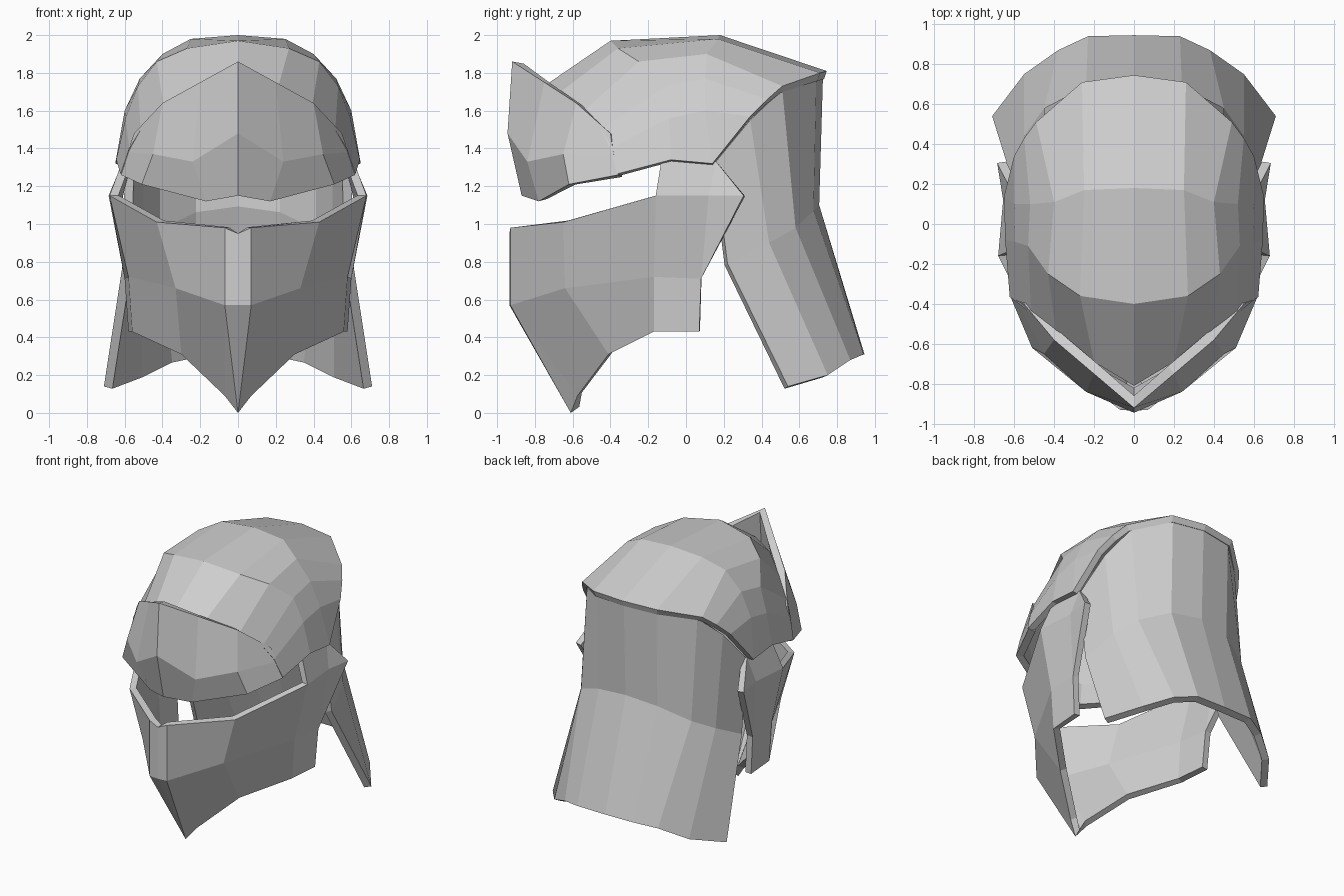
import bpy
import bmesh
from mathutils import Vector

cube = bpy.data.objects.get("Cube")
if cube:
    bpy.data.objects.remove(cube, do_unlink=True)

GREY = (0.62, 0.62, 0.62, 1)
steel = bpy.data.materials.new("grey_steel")
steel.use_nodes = True
steel.diffuse_color = GREY
steel.node_tree.nodes["Principled BSDF"].inputs["Base Color"].default_value = GREY


def shell(name, points, faces, thickness):
    """Half plate, mirrored across x = 0 and thickened inwards."""
    bm = bmesh.new()
    verts = [bm.verts.new(p) for p in points]
    for f in faces:
        bm.faces.new([verts[i] for i in f])
    bmesh.ops.remove_doubles(bm, verts=bm.verts, dist=0.001)
    bmesh.ops.recalc_face_normals(bm, faces=bm.faces)
    bm.normal_update()
    centre = Vector((0, 0, 1))
    outward = sum(f.normal.dot(f.calc_center_median() - centre) * f.calc_area() for f in bm.faces)
    if outward < 0:
        bmesh.ops.reverse_faces(bm, faces=bm.faces)
    mesh = bpy.data.meshes.new(name)
    bm.to_mesh(mesh)
    bm.free()
    mesh.materials.append(steel)
    ob = bpy.data.objects.new(name, mesh)
    bpy.context.collection.objects.link(ob)
    mirror = ob.modifiers.new("Mirror", 'MIRROR')
    mirror.use_clip = True
    solid = ob.modifiers.new("Solidify", 'SOLIDIFY')
    solid.thickness = thickness
    solid.offset = -1
    solid.use_even_offset = True


def grid_shell(name, rows, thickness):
    """Plate from rows of points, each running from the centre line to the side."""
    n = len(rows[0])
    faces = [(r * n + c, r * n + c + 1, (r + 1) * n + c + 1, (r + 1) * n + c)
             for r in range(len(rows) - 1) for c in range(n - 1)]
    shell(name, [p for row in rows for p in row], faces, thickness)


# Skull dome, front to back, its front corners flush with the brow
grid_shell("skull_dome", [
    [(0, -.81, 1.69), (.2, -.69, 1.68), (.39, -.54, 1.6), (.515, -.45, 1.5), (.575, -.4, 1.4), (.622, -.365, 1.265)],
    [(0, -.4, 1.97), (.27, -.36, 1.93), (.43, -.25, 1.86), (.53, -.11, 1.73), (.595, -.09, 1.56), (.645, -.08, 1.34)],
    [(0, .18, 2), (.25, .17, 1.98), (.4, .11, 1.9), (.52, .1, 1.77), (.6, .1, 1.6), (.65, .14, 1.32)],
    [(0, .745, 1.81), (.26, .71, 1.8), (.49, .51, 1.73), (.55, .43, 1.66), (.6, .34, 1.57), (.65, .14, 1.32)],
], 0.045)

# Pointed brow plate, top to bottom
grid_shell("brow_plate", [
    [(0, -.92, 1.86), (.2, -.75, 1.75), (.4, -.58, 1.64), (.55, -.4, 1.48)],
    [(0, -.945, 1.48), (.24, -.84, 1.33), (.45, -.65, 1.37), (.585, -.385, 1.38)],
    [(0, -.87, 1.15), (.17, -.78, 1.12), (.51, -.62, 1.21), (.62, -.36, 1.26)],
], 0.05)

# Flared neck guard with a soft ridge down the back, top to bottom
grid_shell("neck_guard", [
    [(0, .725, 1.78), (.24, .69, 1.77), (.45, .51, 1.71), (.54, .34, 1.55), (.6, .15, 1.32)],
    [(0, .705, 1.1), (.24, .675, 1.07), (.45, .58, .98), (.55, .44, .9), (.61, .22, .79)],
    [(0, .945, .31), (.23, .94, .31), (.38, .87, .28), (.55, .75, .2), (.71, .54, .14)],
], 0.05)

# Face mask with flat nose strip, pointed chin and ear tabs
shell("face_mask", [
    (0, -.935, .95), (.07, -.93, .98), (.43, -.65, 1.01), (.68, -.16, 1.15), (.685, .305, 1.15),
    (0, -.935, .57), (.07, -.93, .57), (.33, -.64, .66), (.58, -.17, .72), (.6, .08, .71),
    (0, -.61, 0), (.3, -.41, .31), (.56, -.17, .43), (.58, .07, .43),
    (.61, -.13, 1.34), (.61, .16, 1.33), (.655, .12, 1.15), (.07, -.575, .09),
], [
    (0, 1, 6, 5), (1, 2, 7, 6), (2, 3, 8, 7), (3, 16, 9, 8), (16, 4, 9),
    (5, 6, 10), (6, 17, 10), (6, 7, 11, 17), (7, 8, 12, 11), (8, 9, 13, 12),
    (3, 14, 15, 16), (16, 15, 4),
], 0.045)
